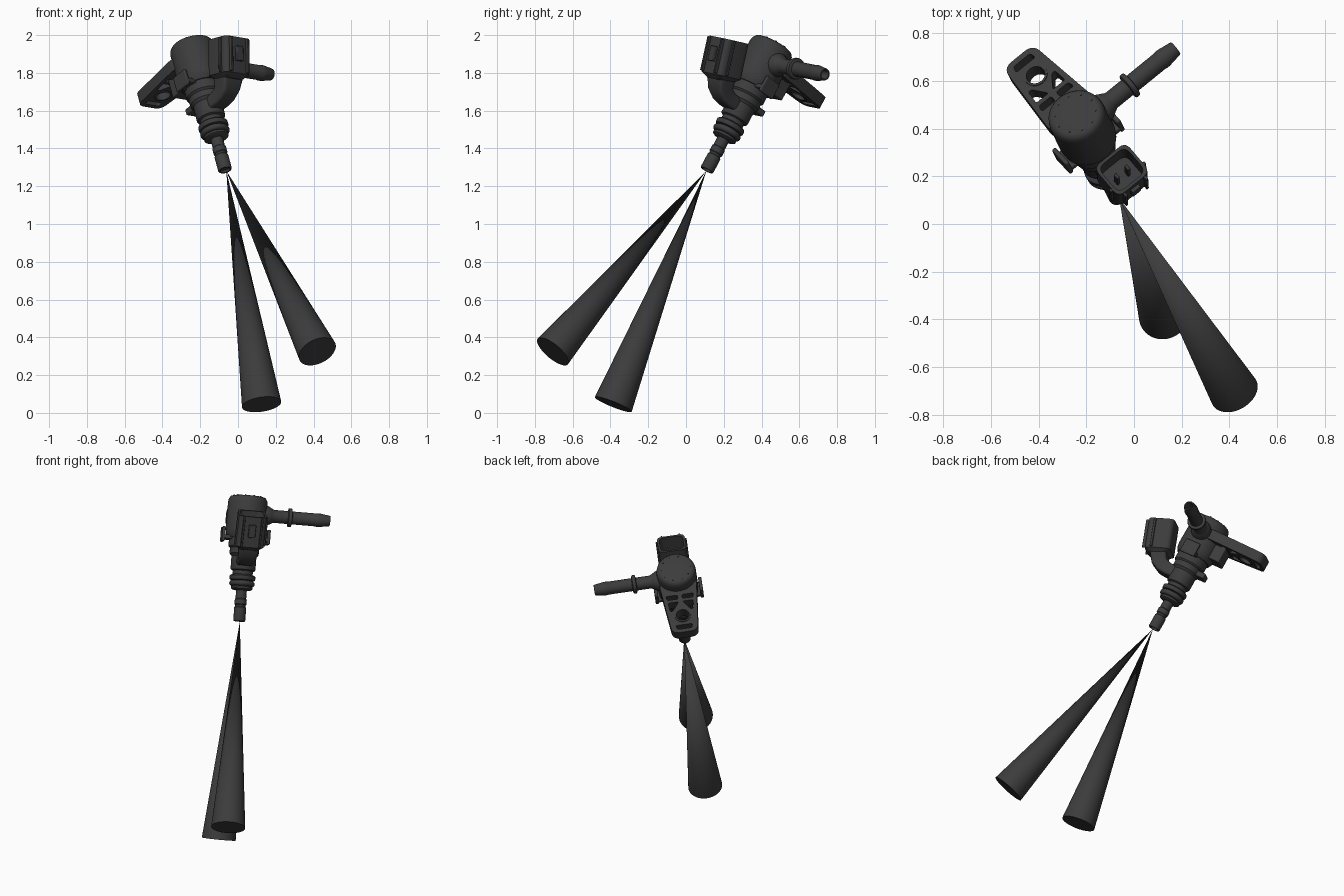
import bpy, bmesh, math
from mathutils import Matrix, Vector

if "Cube" in bpy.data.objects:
    bpy.data.objects.remove(bpy.data.objects["Cube"])

# Injector frame: X = inlet tube, Y = mounting flange, Z = body axis, origin at nozzle tip
u = Vector((-0.27, 0.533, 1)).normalized()
t = Vector((0.775, 0.63, 0))
t.z = -(t.x * u.x + t.y * u.y) / u.z
t.normalize()
g = u.cross(t)
FRAME = Matrix.Translation((-0.068, 0.11, 1.285)) @ Matrix((t, g, u)).transposed().to_4x4()
DARK = bpy.data.materials.new("dark_plastic")
DARK.diffuse_color = (0.045, 0.045, 0.045, 1)
DARK.use_nodes = True
DARK.node_tree.nodes["Principled BSDF"].inputs["Base Color"].default_value = DARK.diffuse_color


def finish(name, bm, matrix=FRAME, bevel=0, angle=35):
    bmesh.ops.remove_doubles(bm, verts=bm.verts, dist=1e-5)
    bmesh.ops.recalc_face_normals(bm, faces=bm.faces)
    me = bpy.data.meshes.new(name)
    bm.to_mesh(me)
    bm.free()
    ob = bpy.data.objects.new(name, me)
    bpy.context.collection.objects.link(ob)
    ob.matrix_world = matrix
    me.materials.append(DARK)
    if bevel:
        m = ob.modifiers.new("bevel", 'BEVEL')
        m.width, m.segments = bevel, 2
    bpy.ops.object.select_all(action='DESELECT')
    ob.select_set(True)
    bpy.context.view_layer.objects.active = ob
    bpy.ops.object.shade_smooth_by_angle(angle=math.radians(angle))
    return ob


def lathe(name, profile, matrix=FRAME, n=48):
    bm = bmesh.new()
    vs = [bm.verts.new((r, 0, z)) for r, z in profile]
    es = [bm.edges.new(p) for p in zip(vs, vs[1:])]
    bmesh.ops.spin(bm, geom=vs + es, axis=(0, 0, 1), cent=(0, 0, 0),
                   angle=2 * math.pi, steps=n, use_duplicate=False)
    return finish(name, bm, matrix)


def box(name, lo, hi, matrix=FRAME, bevel=0.006):
    bm = bmesh.new()
    bmesh.ops.create_cube(bm, size=1)
    for v in bm.verts:
        v.co = [a + (b - a) * (c + 0.5) for a, b, c in zip(lo, hi, v.co)]
    return finish(name, bm, matrix, bevel)


def rounded(points, r, n=5):
    """Round the corners of a polygon with small quadratic arcs."""
    out, P = [], [Vector(p) for p in points]
    for i, p in enumerate(P):
        a = p + (P[i - 1] - p).normalized() * r
        b = p + (P[(i + 1) % len(P)] - p).normalized() * r
        for k in range(n + 1):
            s = k / n
            out.append(a * (1 - s) ** 2 + p * 2 * s * (1 - s) + b * s * s)
    return out


def rect(x, y, r):
    return rounded([(-x, -y), (x, -y), (x, y), (-x, y)], r)


def loft(name, rings, matrix=FRAME):
    bm = bmesh.new()
    R = [[bm.verts.new(p) for p in ring] for ring in rings]
    for a, b in zip(R, R[1:]):
        for i in range(len(a)):
            j = (i + 1) % len(a)
            bm.faces.new((a[i], a[j], b[j], b[i]))
    bm.faces.new(R[0])
    bm.faces.new(R[-1])
    return finish(name, bm, matrix)


# Nozzle, seal carrier and body in one turned profile
lathe("nozzle_and_body", [
    (0, 0.012), (0.022, 0.012), (0.026, 0), (0.034, 0), (0.037, 0.006), (0.037, 0.085), (0.032, 0.09),
    (0.032, 0.1), (0.037, 0.105), (0.037, 0.135), (0.033, 0.14), (0.033, 0.19), (0.058, 0.195),
    (0.066, 0.2), (0.066, 0.212), (0.058, 0.216), (0.058, 0.25), (0.076, 0.254), (0.08, 0.26),
    (0.08, 0.278), (0.074, 0.284), (0.062, 0.288), (0.062, 0.31), (0.074, 0.316), (0.077, 0.322),
    (0.077, 0.4), (0.09, 0.415), (0.09, 0.45), (0.1, 0.46), (0.1, 0.53), (0, 0.53)])
# Rubber seal
lathe("seal_ring", [(0.062 + 0.017 * math.cos(a * math.pi / 8), 0.233 + 0.017 * math.sin(a * math.pi / 8))
                    for a in range(17)])
# Rounded head cap
lathe("head_cap", [(0, 0.51), (0.108, 0.51), (0.12, 0.53), (0.124, 0.56), (0.122, 0.735), (0.118, 0.755),
                   (0.108, 0.769), (0.095, 0.774), (0, 0.777)])
for i in range(10):
    a = i * math.pi / 5
    x, y = 0.088 * math.cos(a), 0.088 * math.sin(a)
    box("cap_nub", (x - 0.004, y - 0.004, 0.77), (x + 0.004, y + 0.004, 0.778), bevel=0)

# Inlet tube with bead and open end
TUBE = FRAME @ Matrix.Translation((0, 0, 0.665)) @ Matrix.Rotation(math.pi / 2, 4, 'Y')
lathe("inlet_tube", [
    (0, 0.05), (0.062, 0.05), (0.062, 0.125), (0.048, 0.15), (0.04, 0.165), (0.04, 0.252), (0.056, 0.256),
    (0.058, 0.262), (0.058, 0.27), (0.056, 0.276), (0.04, 0.28), (0.04, 0.43), (0.042, 0.435),
    (0.042, 0.45), (0.033, 0.51), (0.031, 0.515), (0.024, 0.515), (0.024, 0.35), (0, 0.35)], TUBE, 32)

# Mounting flange: plate outline with bolt hole and lightening slots
outline = rounded([(-0.118, 0.04), (0.118, 0.04), (0.08, 0.43), (-0.08, 0.43)], 0.045)
holes = [[(0.045 * math.cos(k * math.pi / 16), 0.305 + 0.045 * math.sin(k * math.pi / 16)) for k in range(32)],
         rounded([(-0.052, 0.375), (0.052, 0.375), (0.045, 0.405), (-0.045, 0.405)], 0.01)]
for s in (-1, 1):
    holes.append(rounded([(s * 0.014, 0.15), (s * 0.086, 0.15), (s * 0.08, 0.18), (s * 0.014, 0.18)], 0.01))
    holes.append(rounded([(s * 0.012, 0.2), (s * 0.078, 0.2), (s * 0.072, 0.265), (s * 0.055, 0.265)], 0.01))
cu = bpy.data.curves.new("flange_outline", 'CURVE')
cu.dimensions, cu.fill_mode, cu.extrude = '2D', 'BOTH', 0.032
for loop in [outline] + holes:
    sp = cu.splines.new('POLY')
    sp.points.add(len(loop) - 1)
    for p, c in zip(sp.points, loop):
        p.co = (c[0], c[1], 0, 1)
    sp.use_cyclic_u = True
tmp = bpy.data.objects.new("flange_outline", cu)
bpy.context.collection.objects.link(tmp)
bm = bmesh.new()
bm.from_mesh(tmp.evaluated_get(bpy.context.evaluated_depsgraph_get()).to_mesh())
bpy.data.objects.remove(tmp)
finish("mounting_flange", bm, FRAME @ Matrix.Translation((0, 0, 0.668)))
# Steel bushing, web under the flange and locating tab
B = FRAME @ Matrix.Translation((0, 0.305, 0))
lathe("bolt_bushing", [(0.04, 0.632), (0.05, 0.632), (0.05, 0.704), (0.04, 0.704), (0.04, 0.632)], B, 32)
box("flange_web", (-0.06, 0.06, 0.54), (0.06, 0.18, 0.65))
box("locating_tab", (-0.04, 0.03, 0.41), (0.04, 0.135, 0.445))
# Side ears of the retaining clip
for s in (-1, 1):
    x = sorted((s * 0.08, s * 0.148))
    box("clip_arm", (x[0], -0.05, 0.5), (x[1], 0.05, 0.525))
    x = sorted((s * 0.13, s * 0.15))
    box("clip_ear", (x[0], -0.05, 0.485), (x[1], 0.05, 0.575))

# Connector neck: elbow lofted from the body to the socket
path = [((-0.02, 0.38), 0), ((-0.10, 0.378), 5), ((-0.14, 0.385), 25), ((-0.175, 0.402), 55),
        ((-0.2, 0.44), 75), ((-0.212, 0.475), 70)]
rings = []
for i, ((y, z), a) in enumerate(path):
    c, s = math.cos(math.radians(a)), math.sin(math.radians(a))
    w = (0.05, 0.05, 0.052, 0.056, 0.065, 0.07)[i]
    rings.append([(p.x, y + p.y * s, z + p.y * c) for p in rect(w, 0.036 + 0.004 * i, 0.02)])
loft("connector_neck", rings)

# Connector socket: hollow shell leaning away from the head
SOCKET = FRAME @ Matrix.Translation((0, -0.204, 0.436)) @ Matrix.Rotation(math.radians(20), 4, 'X')
levels = [(0.06, 0.055, 0), (0.078, 0.074, 0.018), (0.086, 0.082, 0.025), (0.086, 0.082, 0.22),
          (0.073, 0.069, 0.22), (0.073, 0.069, 0.06)]
loft("connector_socket", [[(p.x, p.y, z) for p in rect(x, y, 0.035)] for x, y, z in levels], SOCKET)
# Outer rails, latch and contact pins
for s in (-1, 1):
    x = sorted((s * 0.05, s * 0.062))
    box("socket_rail", (x[0], -0.1, 0.03), (x[1], -0.07, 0.215), SOCKET, 0.003)
    x = sorted((s * 0.08, s * 0.096))
    box("socket_side_rib", (x[0], -0.045, 0.03), (x[1], -0.03, 0.215), SOCKET, 0.003)
    x = sorted((s * 0.022, s * 0.036))
    box("contact_pin", (x[0], -0.012, 0.05), (x[1], 0.012, 0.18), SOCKET, 0.002)
box("socket_latch", (-0.022, -0.098, 0.09), (0.022, -0.07, 0.17), SOCKET, 0.004)

# Two spray cones from the nozzle
apex = Vector((-0.062, 0.108, 1.282))
for end in ((0.125, -0.385, 0.045), (0.42, -0.705, 0.325)):
    d = Vector(end) - apex
    m = Matrix.Translation(apex) @ d.to_track_quat('Z', 'Y').to_matrix().to_4x4()
    lathe("spray_cone", [(0, 0), (0.105, d.length), (0, d.length)], m, 64)
